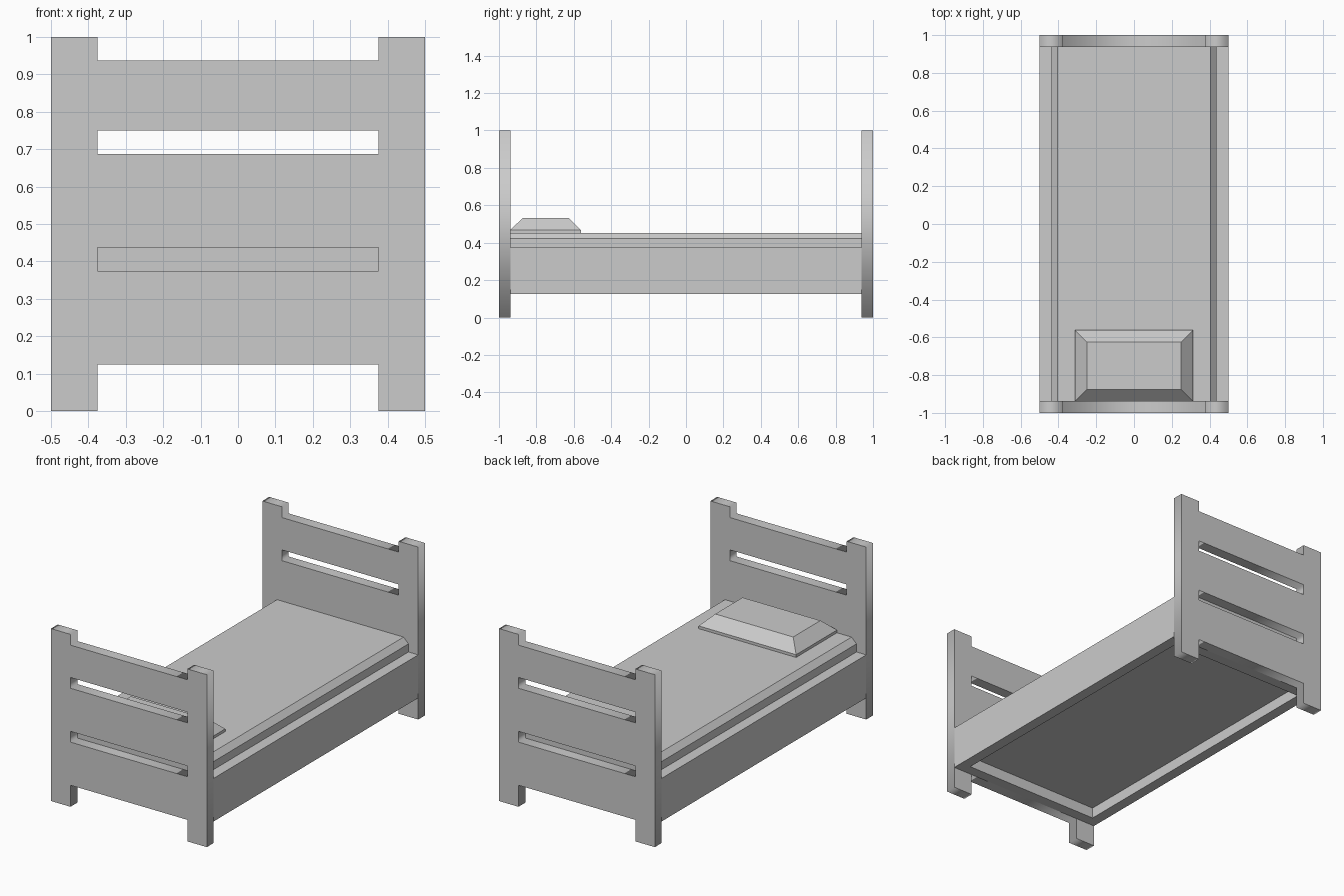
import bpy, bmesh
from mathutils import Vector

if "Cube" in bpy.data.objects:
    bpy.data.objects.remove(bpy.data.objects["Cube"])


def add_mesh(name, bm):
    bmesh.ops.recalc_face_normals(bm, faces=bm.faces)
    mesh = bpy.data.meshes.new(name)
    bm.to_mesh(mesh)
    bm.free()
    obj = bpy.data.objects.new(name, mesh)
    bpy.context.collection.objects.link(obj)
    return obj


def loft(name, sections):
    """Stack of rectangles (x half width, y min, y max, z), capped at both ends."""
    bm = bmesh.new()
    rings = [[bm.verts.new(p) for p in ((-x, y0, z), (x, y0, z), (x, y1, z), (-x, y1, z))]
             for x, y0, y1, z in sections]
    bm.faces.new(rings[0])
    bm.faces.new(rings[-1])
    for a, b in zip(rings, rings[1:]):
        for i in range(4):
            j = (i + 1) % 4
            bm.faces.new((a[i], a[j], b[j], b[i]))
    return add_mesh(name, bm)


def end_board(name, y):
    """Two posts joined by three broad slats, cut as one panel with slots."""
    half = [(0.375, 0.125), (0.375, 0), (0.5, 0), (0.5, 1), (0.375, 1), (0.375, 0.9375)]
    outline = half + [(-x, z) for x, z in reversed(half)]
    slots = [[(-0.375, a), (0.375, a), (0.375, b), (-0.375, b)]
             for a, b in ((0.375, 0.4375), (0.6875, 0.75))]
    curve = bpy.data.curves.new(name, 'CURVE')
    curve.dimensions = '2D'
    curve.fill_mode = 'BOTH'
    curve.extrude = 0.03125
    for pts in [outline] + slots:
        spline = curve.splines.new('POLY')
        spline.points.add(len(pts) - 1)
        for p, (x, z) in zip(spline.points, pts):
            p.co = (x, z, 0, 1)
        spline.use_cyclic_u = True
    obj = bpy.data.objects.new(name, curve)
    bpy.context.collection.objects.link(obj)
    obj.location.y = y
    obj.rotation_euler.x = 1.5707963
    bpy.ops.object.select_all(action='DESELECT')
    obj.select_set(True)
    bpy.context.view_layer.objects.active = obj
    bpy.ops.object.convert(target='MESH')


# Headboard (pillow end) and footboard
end_board("headboard", -0.96875)
end_board("footboard", 0.96875)

# Bed frame with a shallow recess underneath
frame = loft("bed_frame", [(0.5, -0.9375, 0.9375, 0.125), (0.5, -0.9375, 0.9375, 0.375)])
bm = bmesh.new()
bm.from_mesh(frame.data)
bottom = min(bm.faces, key=lambda f: f.calc_center_median().z)
bmesh.ops.inset_region(bm, faces=[bottom], thickness=0.0625, use_even_offset=True)
recess = bmesh.ops.extrude_discrete_faces(bm, faces=[bottom])["faces"][0]
bmesh.ops.translate(bm, verts=recess.verts, vec=Vector((0, 0, 0.0625)))
bm.to_mesh(frame.data)
bm.free()

# Mattress, chamfered along its long edges
loft("mattress", [(0.4375, -0.9375, 0.9375, 0.375),
                  (0.4375, -0.9375, 0.9375, 0.422),
                  (0.406, -0.9375, 0.9375, 0.453)])

# Pillow with sloped sides
loft("pillow", [(0.3125, -0.9375, -0.5625, 0.453),
                (0.3125, -0.9375, -0.5625, 0.469),
                (0.25, -0.875, -0.625, 0.531)])
